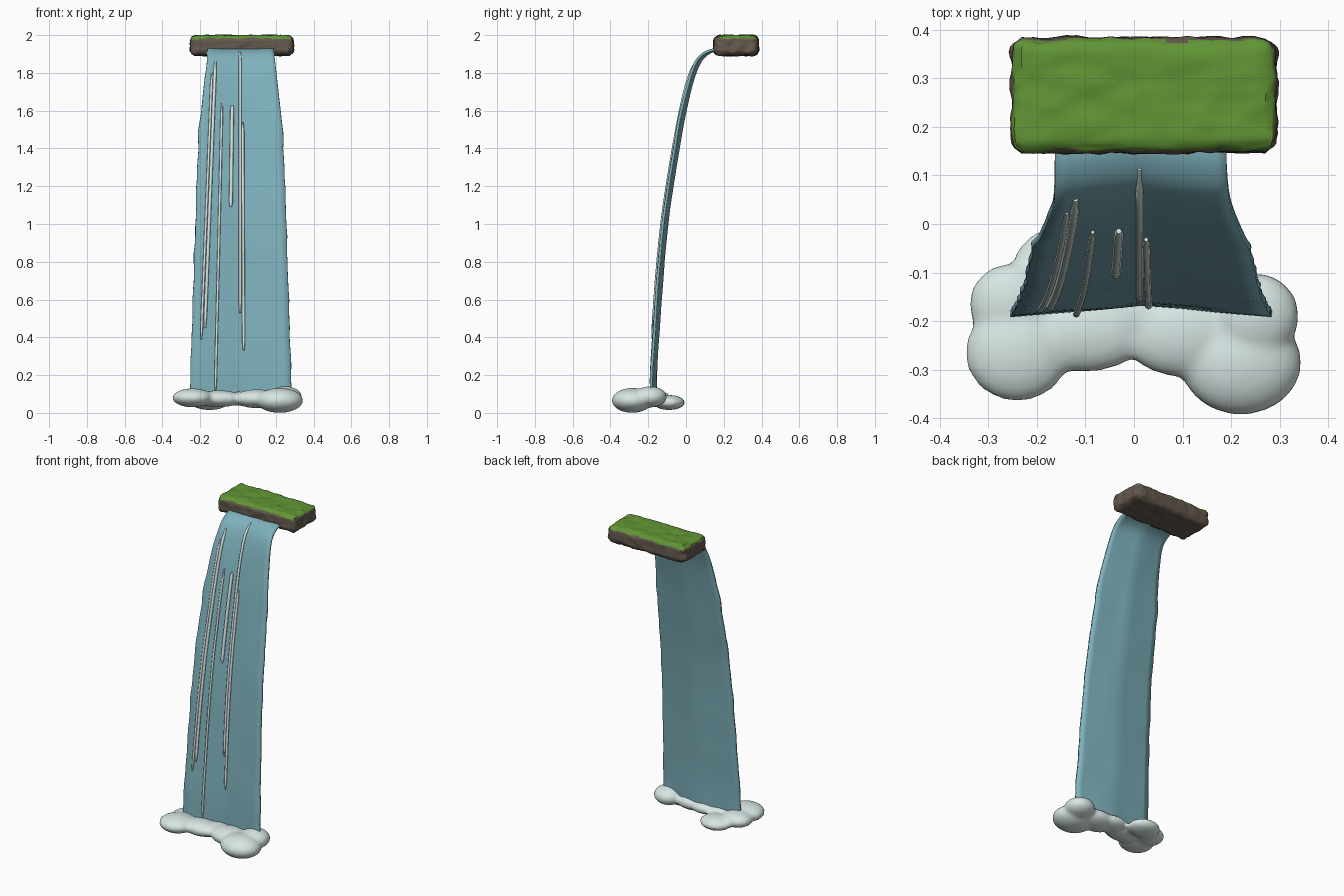
import bpy, bmesh
from mathutils import Vector, noise

cube = bpy.data.objects.get("Cube")
if cube:
    bpy.data.objects.remove(cube, do_unlink=True)


def material(name, rgb):
    m = bpy.data.materials.new(name)
    m.use_nodes = True
    m.diffuse_color = (*rgb, 1)
    m.node_tree.nodes["Principled BSDF"].inputs["Base Color"].default_value = (*rgb, 1)
    return m


water = material("water teal", (.21, .44, .50))
foam = material("foam white", (.68, .79, .77))
moss = material("moss green", (.12, .30, .035))
rock = material("rock brown", (.125, .098, .075))


def add_mesh(name, bm, *mats):
    me = bpy.data.meshes.new(name)
    bmesh.ops.recalc_face_normals(bm, faces=bm.faces)
    bm.to_mesh(me)
    bm.free()
    for m in mats:
        me.materials.append(m)
    ob = bpy.data.objects.new(name, me)
    bpy.context.collection.objects.link(ob)
    bpy.ops.object.select_all(action='DESELECT')
    ob.select_set(True)
    bpy.context.view_layer.objects.active = ob
    bpy.ops.object.shade_smooth_by_angle(angle=.7)
    return ob


def catmull(pts, steps):
    """Smooth path through the points."""
    p = [Vector(q) for q in pts]
    p = [2 * p[0] - p[1]] + p + [2 * p[-1] - p[-2]]
    out = []
    for i in range(1, len(p) - 2):
        a, b, c, d = p[i - 1:i + 3]
        for k in range(steps):
            t = k / steps
            out.append(.5 * (2 * b + (c - a) * t + (2 * a - 5 * b + 4 * c - d) * t * t
                             + (3 * b - a - 3 * c + d) * t ** 3))
    return out + [p[-2]]


# Falling profile of the water as (y, z), from lip to pool
fall = catmull([(.20, 1.925), (.14, 1.915), (.085, 1.875), (.045, 1.79), (.005, 1.64),
                (-.04, 1.4), (-.09, 1.08), (-.12, .8), (-.142, .5), (-.158, .25),
                (-.163, .08)], 6)


def fall_y(z):
    for a, b in zip(fall, fall[1:]):
        if b.y <= z <= a.y:
            return a.x + (b.x - a.x) * (a.y - z) / (a.y - b.y)
    return fall[-1].x


# Water sheet: widening, with a shallow fold and ragged sides
bm = bmesh.new()
cols, rows = 14, []
for y, z in fall:
    s = (1.92 - z) / 1.82
    spread = .175 + .035 * min(1, max(0, s) * 4) + .06 * max(0, s)
    row = []
    for i in range(cols + 1):
        u = 2 * i / cols - 1
        ragged = .008 * noise.noise(Vector((u * 2, z * 9, 0))) * abs(u)
        ripple = .004 * noise.noise(Vector((u * 1.5, z * 5, 4)))
        row.append(bm.verts.new((.015 + u * spread + ragged,
                                 y - .022 * abs(u) + ripple, z)))
    rows.append(row)
for a, b in zip(rows, rows[1:]):
    for i in range(cols):
        bm.faces.new((a[i], a[i + 1], b[i + 1], b[i]))
sheet = add_mesh("water_sheet", bm, water)
thick = sheet.modifiers.new("thickness", 'SOLIDIFY')
thick.thickness, thick.offset = .014, 0

# Foam streaks: x top, z top, x bottom, z bottom, radius
streaks = [(-.138, 1.80, -.195, .39, .007), (-.12, 1.86, -.175, .45, .009),
           (-.085, 1.64, -.12, .11, .007), (-.031, 1.63, -.038, 1.09, .010),
           (.011, 1.91, .011, .53, .008), (.025, 1.54, .03, .33, .008)]
for n, (x0, z0, x1, z1, r) in enumerate(streaks):
    cu = bpy.data.curves.new("streak", 'CURVE')
    cu.dimensions, cu.bevel_depth, cu.bevel_resolution = '3D', r, 2
    cu.use_fill_caps = True
    sp = cu.splines.new('POLY')
    count = 26
    sp.points.add(count - 1)
    for k, pt in enumerate(sp.points):
        t = k / (count - 1)
        x, z = x0 + (x1 - x0) * t, z0 + (z1 - z0) * t
        pt.co = (x, fall_y(z) - .015 - .08 * abs(x), z, 1)
        pt.radius = .55 if k in (0, count - 1) else 1
    cu.materials.append(foam)
    ob = bpy.data.objects.new(f"foam_streak_{n + 1}", cu)
    bpy.context.collection.objects.link(ob)
    bpy.ops.object.select_all(action='DESELECT')
    ob.select_set(True)
    bpy.context.view_layer.objects.active = ob
    bpy.ops.object.convert(target='MESH')
    bpy.ops.object.shade_smooth_by_angle(angle=.9)

# Rock ledge: rounded, lumpy box with a mossy top
bm = bmesh.new()
bmesh.ops.create_cube(bm, size=2)
bmesh.ops.subdivide_edges(bm, edges=bm.edges, cuts=23, use_grid_fill=True)
half, middle, rad = Vector((.273, .118, .054)), Vector((.02, .265, 1.945)), .032
for v in bm.verts:
    p = Vector(c * h for c, h in zip(v.co, half))
    core = Vector(max(rad - h, min(h - rad, c)) for c, h in zip(p, half))
    out = (p - core).normalized()
    lump = .007 * noise.noise(p * 22) + .003 * noise.noise(p * 60)
    v.co = middle + core + out * (rad + lump)
bm.normal_update()
for f in bm.faces:
    c = f.calc_center_median()
    edge = 1.981 + .012 * noise.noise(Vector((c.x * 18, c.y * 18, 7)))
    f.material_index = 1 if c.z > edge and f.normal.z > .3 else 0
add_mesh("rock_ledge", bm, rock, moss)

# Foam pool: ellipsoids melted together
blobs = [((-.24, -.265, .08), (.108, .1, .05)), ((-.25, -.165, .075), (.09, .085, .045)),
         ((-.15, -.09, .055), (.1, .085, .04)), ((-.1, -.225, .075), (.125, .08, .045)),
         ((0, -.19, .075), (.1, .068, .038)), ((.1, -.225, .075), (.125, .09, .05)),
         ((.22, -.285, .066), (.125, .108, .066)), ((.25, -.19, .085), (.09, .09, .056))]
bm = bmesh.new()
for centre, size in blobs:
    ball = bmesh.ops.create_icosphere(bm, subdivisions=4, radius=1)["verts"]
    bmesh.ops.scale(bm, vec=size, verts=ball)
    bmesh.ops.translate(bm, vec=centre, verts=ball)
pool = add_mesh("foam_pool", bm, foam)
melt = pool.modifiers.new("melt", 'REMESH')
melt.mode, melt.voxel_size, melt.use_smooth_shade = 'VOXEL', .01, True
soft = pool.modifiers.new("soften", 'SMOOTH')
soft.factor, soft.iterations = .5, 10
